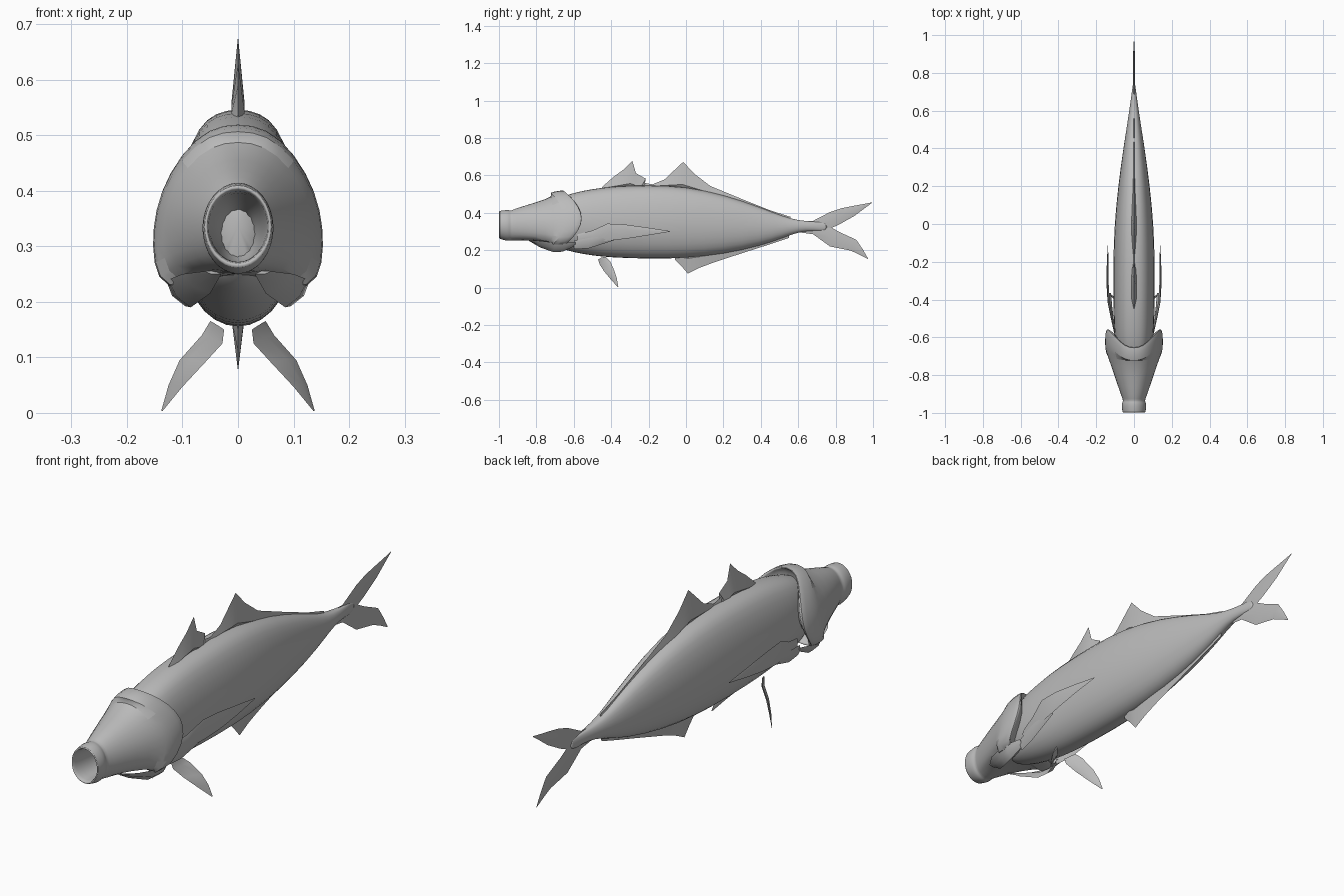
import bpy, bmesh, math
from mathutils import Vector

grey = bpy.data.materials.new("fish grey")
grey.diffuse_color = (0.5, 0.5, 0.5, 1)


def finish(name, bm, angle, subdiv=0):
    bmesh.ops.recalc_face_normals(bm, faces=bm.faces)
    me = bpy.data.meshes.new(name)
    bm.to_mesh(me)
    bm.free()
    me.materials.append(grey)
    ob = bpy.data.objects.new(name, me)
    bpy.context.collection.objects.link(ob)
    if subdiv:
        mod = ob.modifiers.new("smooth", 'SUBSURF')
        mod.levels = mod.render_levels = subdiv
    bpy.ops.object.select_all(action='DESELECT')
    ob.select_set(True)
    bpy.context.view_layer.objects.active = ob
    bpy.ops.object.shade_smooth_by_angle(angle=math.radians(angle))
    return ob


def skin(bm, rings):
    """Join closed rings of points and cap both ends."""
    vs = [[bm.verts.new(p) for p in r] for r in rings]
    n = len(vs[0])
    for a, b in zip(vs, vs[1:]):
        for i in range(n):
            j = (i + 1) % n
            bm.faces.new((a[i], a[j], b[j], b[i]))
    bm.faces.new(vs[0])
    bm.faces.new(vs[-1][::-1])


def full(half):
    return half + [(-x, z) for x, z in half[-2:0:-1]]


# Half cross-sections as (width fraction, height fraction), top to bottom
ROUND = full([(math.sin(i * math.pi / 8), .5 + .5 * math.cos(i * math.pi / 8)) for i in range(9)])
BODY = full([(0, 1), (.36, .98), (.63, .92), (.89, .75), (1.01, .5),
             (.92, .28), (.7, .12), (.38, .03), (0, 0)])
GILL = full([(0, 1), (.35, .97), (.68, .81), (.93, .56), (1.01, .34),
             (1.01, .1), (.87, -.08), (.4, -.02), (0, .02)])


# Body: tapering trunk from inside the head to the tail root
body = [(-.78, .03, .25, .42), (-.7, .09, .215, .475), (-.6, .105, .185, .51),
        (-.5, .11, .168, .529), (-.4, .112, .157, .543), (-.2, .113, .15, .551),
        (0, .106, .153, .543), (.2, .086, .175, .5), (.4, .058, .222, .43),
        (.52, .038, .265, .38), (.6, .026, .297, .36), (.68, .014, .305, .352),
        (.76, .004, .3, .35)]
bm = bmesh.new()
skin(bm, [[(x * w, y, zb + z * (zt - zb)) for x, z in BODY] for y, w, zb, zt in body])
finish("body", bm, 60, 1)

# Head: mouth cavity, lip, snout, then flared gill covers (last value = gill shape)
head = [(-.72, .03, .28, .36, 0), (-.85, .045, .265, .39, 0), (-.97, .053, .272, .397, 0),
        (-.998, .056, .268, .403, 0), (-1.003, .062, .26, .412, 0), (-.96, .067, .248, .417, 0),
        (-.945, .064, .248, .416, 0), (-.935, .058, .252, .412, .05), (-.92, .065, .249, .423, .1),
        (-.8, .106, .25, .458, .5), (-.7, .138, .245, .492, .9), (-.64, .153, .24, .51, 1),
        (-.57, .152, .24, .522, 1), (-.55, .147, .245, .522, 1), (-.55, .138, .25, .518, 1),
        (-.6, .09, .27, .49, 1)]
bm = bmesh.new()
rings = []
for y, w, zb, zt, f in head:
    ring = []
    for (rx, rz), (gx, gz) in zip(ROUND, GILL):
        x, z = rx + (gx - rx) * f, rz + (gz - rz) * f
        lean = .35 * (z - .45) ** 2 * f if y > -.65 else 0   # curved rear edge
        ring.append((x * w, y - lean, zb + z * (zt - zb)))
    rings.append(ring)
skin(bm, rings)
finish("head", bm, 60, 1)


def blade(name, cols, normal, thick, bias=.5, mirror=False):
    """Thin fin from pairs of edge points; bias places the thickest line."""
    bm = bmesh.new()
    for s in ((1, -1) if mirror else (1,)):
        rings = []
        for a, b in cols:
            a, b = Vector(a), Vector(b)
            m = a.lerp(b, bias)
            n = Vector(normal).normalized() * thick * min(1, (b - a).length / .06)
            rings.append([(p.x * s, p.y, p.z) for p in (a, m + n, b, m - n)])
        skin(bm, rings)
    return finish(name, bm, 40)


def upright(rows):
    return [((0, ya, za), (0, yb, zb)) for ya, za, yb, zb in rows]


# Fins along the midline: base point to edge point
blade("front_dorsal_fin", upright([
    (-.45, .53, -.45, .537), (-.4, .53, -.39, .59), (-.34, .535, -.335, .63),
    (-.3, .535, -.287, .678), (-.27, .535, -.268, .612), (-.24, .54, -.215, .582),
    (-.22, .54, -.235, .562), (-.18, .54, -.18, .552)]), (1, 0, 0), .012, .15)
blade("rear_dorsal_fin", upright([
    (-.18, .54, -.18, .552), (-.12, .54, -.115, .578), (-.06, .535, -.06, .63),
    (-.02, .53, -.015, .672), (.04, .52, .045, .608), (.13, .5, .13, .543),
    (.3, .45, .3, .473), (.45, .395, .45, .413), (.55, .355, .56, .378)]),
    (1, 0, 0), .012, .15)
blade("anal_fin", upright([
    (-.06, .17, -.06, .15), (-.02, .17, -.02, .11), (.01, .17, .01, .075),
    (.07, .175, .07, .105), (.15, .185, .15, .135), (.3, .21, .3, .184),
    (.45, .255, .45, .232), (.55, .295, .55, .265)]), (1, 0, 0), .01, .15)
blade("tail_upper_lobe", upright([
    (.56, .32, .56, .352), (.68, .31, .68, .357), (.77, .315, .77, .404),
    (.82, .338, .83, .424), (.9, .383, .89, .436), (.96, .428, .95, .447),
    (.995, .453, .996, .456)]), (1, 0, 0), .005)
blade("tail_lower_lobe", upright([
    (.56, .302, .56, .34), (.68, .285, .68, .345), (.77, .22, .77, .325),
    (.82, .21, .82, .297), (.88, .198, .91, .256), (.93, .175, .945, .205),
    (.972, .153, .973, .156)]), (1, 0, 0), .005)

# Paired pectoral fins, long and swept back
blade("pectoral_fins", [
    ((.1, -.58, .245), (.1, -.58, .285)), ((.115, -.5, .245), (.118, -.5, .305)),
    ((.13, -.4, .252), (.137, -.42, .342)), ((.138, -.3, .264), (.141, -.33, .338)),
    ((.14, -.2, .28), (.14, -.2, .32)), ((.137, -.085, .299), (.137, -.085, .302))],
    (1, .15, 0), .006, .6, True)
# Smaller folds beneath the pectoral fins
blade("pectoral_folds", [
    ((.09, -.6, .205), (.1, -.6, .25)), ((.105, -.52, .21), (.118, -.52, .265)),
    ((.115, -.44, .235), (.128, -.44, .275)), ((.122, -.365, .26), (.13, -.365, .27))],
    (1, .1, -.3), .007, .5, True)
# Paired pelvic fins, splayed down and out
blade("pelvic_fins", [
    ((.025, -.47, .15), (.05, -.43, .165)), ((.028, -.462, .125), (.065, -.405, .14)),
    ((.06, -.44, .09), (.105, -.385, .095)), ((.1, -.405, .047), (.125, -.37, .05)),
    ((.136, -.365, .003), (.138, -.362, .004))],
    (.75, -.2, .6), .007, .5, True)
# Throat flaps hanging under the gill covers
blade("throat_flaps", [
    ((.03, -.84, .25), (.06, -.84, .255)), ((.05, -.78, .215), (.1, -.78, .25)),
    ((.085, -.71, .19), (.125, -.7, .24)), ((.095, -.66, .192), (.13, -.65, .24)),
    ((.09, -.59, .225), (.11, -.59, .245))], (.7, 0, -.6), .008, .5, True)
